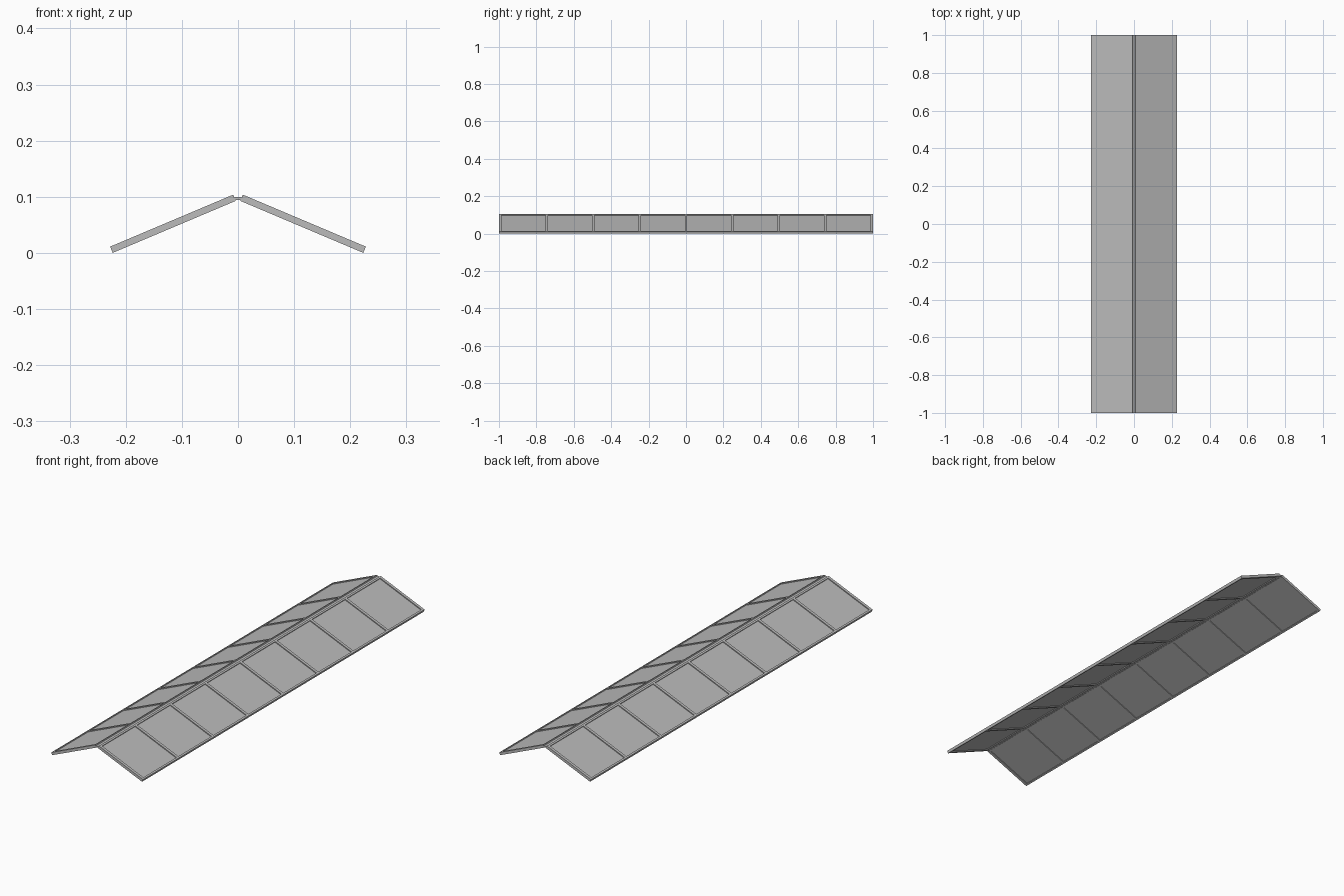
import bpy
import bmesh
from math import radians
from mathutils import Matrix, Vector

cube = bpy.data.objects.get("Cube")
if cube:
    bpy.data.objects.remove(cube, do_unlink=True)

BAYS = 8
LENGTH = 2.0
SLOPE = 0.238      # ridge to eave along the slope
THICK = 0.012      # frame thickness
PANE = 0.004       # sheet thickness
RAIL = 0.008
RAFTER = 0.013
PITCH = radians(22.9)

grey = bpy.data.materials.new("mid grey")
grey.use_nodes = True
grey.diffuse_color = (0.5, 0.5, 0.5, 1)
grey.node_tree.nodes["Principled BSDF"].inputs["Base Color"].default_value = (0.5, 0.5, 0.5, 1)

# Slope space: x runs down the slope, z is the outward normal
slope = Matrix.Translation((0.004, 0, 0.0927)) @ Matrix.Rotation(PITCH, 4, 'Y')


def add_box(bm, low, high):
    low, high = Vector(low), Vector(high)
    matrix = Matrix.Translation((low + high) / 2) @ Matrix.Diagonal((*(high - low), 1))
    bmesh.ops.create_cube(bm, size=1, matrix=matrix)


def make_object(name, boxes, on_slope=True):
    bm = bmesh.new()
    for low, high in boxes:
        add_box(bm, low, high)
    if on_slope:
        bm.transform(slope)
    mesh = bpy.data.meshes.new(name)
    bm.to_mesh(mesh)
    bm.free()
    mesh.materials.append(grey)
    obj = bpy.data.objects.new(name, mesh)
    bpy.context.collection.objects.link(obj)
    if on_slope:
        obj.modifiers.new("other_slope", 'MIRROR').use_mirror_merge = False
    return obj


half = LENGTH / 2
pitch_y = (LENGTH - RAFTER) / BAYS
centres = [-half + RAFTER / 2 + i * pitch_y for i in range(BAYS + 1)]
mid = THICK / 2

# Sloping bars between the bays
make_object("rafters", [((0, y - RAFTER / 2, 0), (SLOPE, y + RAFTER / 2, THICK))
                        for y in centres])

# Thin sheets filling each bay
make_object("roof_panels", [((RAIL, a + RAFTER / 2, mid - PANE / 2),
                             (SLOPE - RAIL, b - RAFTER / 2, mid + PANE / 2))
                            for a, b in zip(centres, centres[1:])])

# Long rails framing the sheets at the ridge and the eave
for name, start in (("ridge_rails", 0), ("eave_rails", SLOPE - RAIL)):
    make_object(name, [((start, a + RAFTER / 2, 0), (start + RAIL, b - RAFTER / 2, THICK))
                       for a, b in zip(centres, centres[1:])])

# Beam closing the joint between the two slopes
make_object("ridge_beam", [((-0.006, -half, 0.094), (0.006, half, 0.1))], on_slope=False)
